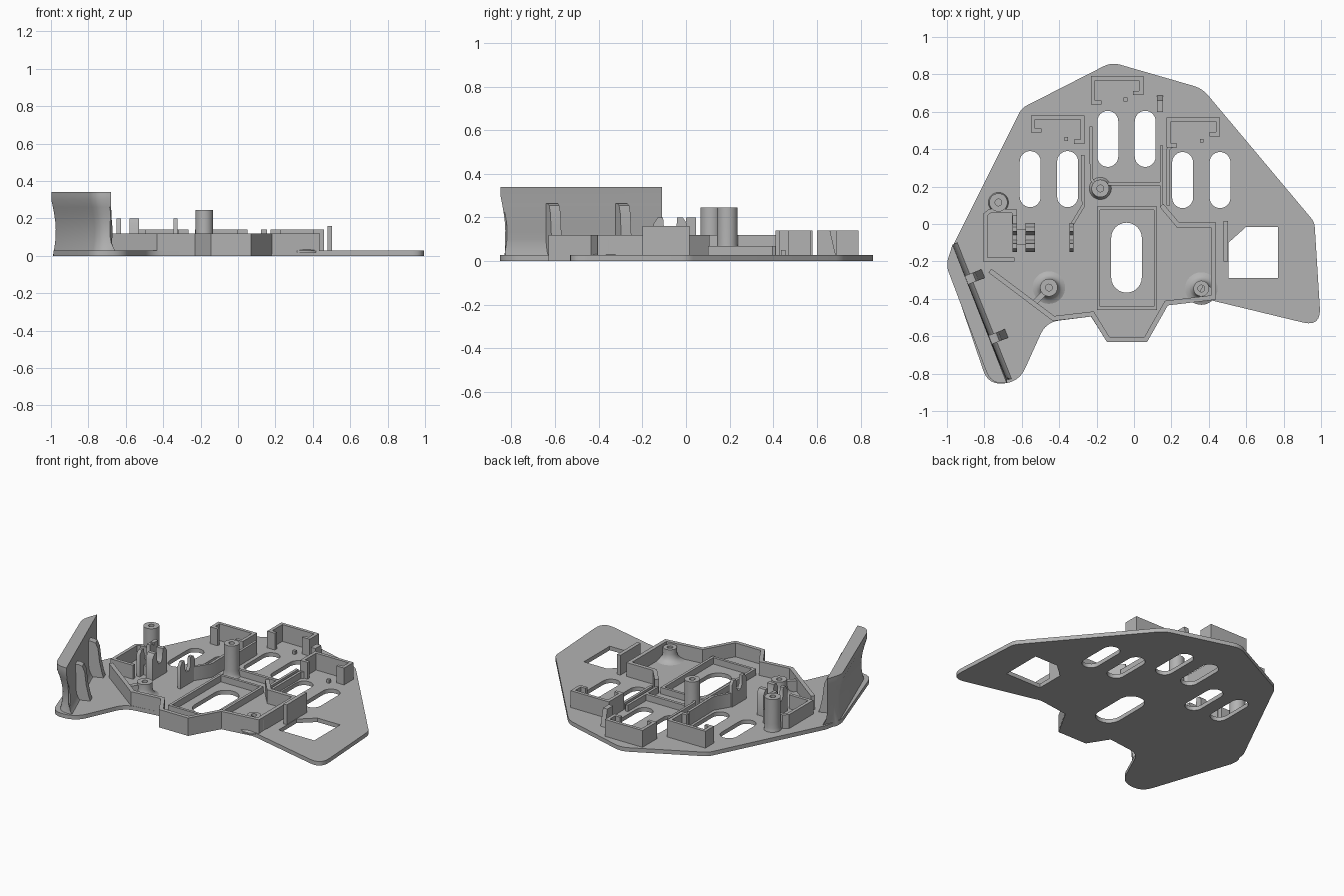
import bpy, bmesh
from math import sin, cos, pi
from mathutils import Vector

cube = bpy.data.objects.get("Cube")
if cube:
    bpy.data.objects.remove(cube, do_unlink=True)

grey = bpy.data.materials.new("light grey plastic")
grey.use_nodes = True
GREY = (0.45, 0.45, 0.45, 1)
grey.diffuse_color = GREY
grey.node_tree.nodes["Principled BSDF"].inputs["Base Color"].default_value = GREY
FLOOR = 0.027
LOW, MID, TALL = 0.07, 0.12, 0.14


def add(name, mesh):
    """Link a mesh as a finished grey part."""
    mesh.materials.clear()
    mesh.materials.append(grey)
    ob = bpy.data.objects.new(name, mesh)
    bpy.context.collection.objects.link(ob)
    bpy.ops.object.select_all(action='DESELECT')
    ob.select_set(True)
    bpy.context.view_layer.objects.active = ob
    bpy.ops.object.shade_smooth_by_angle(angle=0.6)
    return ob


def finish(name, bm):
    bmesh.ops.recalc_face_normals(bm, faces=bm.faces)
    mesh = bpy.data.meshes.new(name)
    bm.to_mesh(mesh)
    bm.free()
    return add(name, mesh)


def prism(name, pts, vec):
    """Extrude a flat polygon along a vector."""
    bm = bmesh.new()
    face = bm.faces.new([bm.verts.new(p) for p in pts])
    new = bmesh.ops.extrude_face_region(bm, geom=[face])["geom"]
    bmesh.ops.translate(bm, vec=vec, verts=[g for g in new if isinstance(g, bmesh.types.BMVert)])
    return finish(name, bm)


def box(name, x0, x1, y0, y1, top):
    pts = [(x0, y0, 0.01), (x1, y0, 0.01), (x1, y1, 0.01), (x0, y1, 0.01)]
    return prism(name, pts, (0, 0, top - 0.01))


def wall(name, path, thick, top):
    """Upright wall with mitred corners along a centre line."""
    p = [Vector(q) for q in path]
    sides = []
    for i, q in enumerate(p):
        dirs = [(p[j + 1] - p[j]).normalized() for j in (i - 1, i) if 0 <= j < len(p) - 1]
        normals = [Vector((-d.y, d.x)) for d in dirs]
        m = sum(normals, Vector((0, 0))).normalized()
        m *= thick / 2 / m.dot(normals[0])
        sides.append((q + m, q - m))
    outline = [a for a, b in sides] + [b for a, b in reversed(sides)]
    return prism(name, [(v.x, v.y, 0.01) for v in outline], (0, 0, top - 0.01))


def rounded(corners, steps=6):
    """Polygon whose corners (x, y, cut) are replaced by smooth bends."""
    out = []
    n = len(corners)
    for i, (x, y, r) in enumerate(corners):
        c = Vector((x, y))
        if not r:
            out.append(c)
            continue
        a = c + (Vector(corners[i - 1][:2]) - c).normalized() * r
        b = c + (Vector(corners[(i + 1) % n][:2]) - c).normalized() * r
        for k in range(steps + 1):
            t = k / steps
            out.append(a * (1 - t) ** 2 + c * 2 * t * (1 - t) + b * t * t)
    return out


def slot(x, y, r, half):
    """Upright oval outline."""
    pts = []
    for k in range(26):
        a = pi * (k if k < 13 else k - 1) / 12
        pts.append((x + r * cos(a), y + (half - r) * (1 if k < 13 else -1) + r * sin(a)))
    return pts


# Base plate with its openings
OUTLINE = [(-0.12, 0.865, 0.05), (0.365, 0.725, 0.05), (0.965, 0.01, 0.03), (1.0, -0.55, 0.1),
           (0.40, -0.405, 0.02), (0.18, -0.435, 0), (0.07, -0.63, 0), (-0.145, -0.63, 0),
           (-0.23, -0.495, 0), (-0.47, -0.525, 0.07), (-0.615, -0.845, 0.08), (-0.78, -0.86, 0.08),
           (-0.99, -0.24, 0.02), (-0.965, -0.11, 0), (-0.6, 0.62, 0.03)]
SLOTS = [(-0.14, 0.455), (0.06, 0.455), (-0.555, 0.24), (-0.355, 0.24), (0.26, 0.235), (0.46, 0.235)]
loops = [rounded(OUTLINE)] + [slot(x, y, 0.056, 0.15) for x, y in SLOTS]
loops.append(slot(-0.04, -0.18, 0.082, 0.187))
loops.append([(0.505, -0.29), (0.77, -0.29), (0.77, -0.015), (0.60, -0.015), (0.505, -0.1)])
curve = bpy.data.curves.new("plate_outline", 'CURVE')
curve.dimensions = '2D'
curve.fill_mode = 'BOTH'
curve.extrude = FLOOR / 2
for loop in loops:
    s = curve.splines.new('POLY')
    s.points.add(len(loop) - 1)
    for pt, q in zip(s.points, loop):
        pt.co = (q[0], q[1], 0, 1)
    s.use_cyclic_u = True
helper = bpy.data.objects.new("plate_outline", curve)
bpy.context.collection.objects.link(helper)
bpy.context.view_layer.update()
plate = bpy.data.meshes.new_from_object(helper.evaluated_get(bpy.context.evaluated_depsgraph_get()))
bpy.data.objects.remove(helper, do_unlink=True)
for v in plate.vertices:
    v.co.z += FLOOR / 2
add("base_plate", plate)

# Thumb rest: concave upright wing, flared where it meets the plate
outer = rounded([(-0.97, -0.11, 0), (-1.005, -0.22, 0.04), (-0.765, -0.855, 0.07), (-0.68, -0.85, 0)])
bm = bmesh.new()
rings = []
for z in [0, 0.03, 0.045, 0.07, 0.1, 0.14, 0.18, 0.22, 0.26, 0.3, 0.325, 0.34]:
    bend = sin(pi * min(z + 0.04, 0.34) / 0.34)
    flare = 0.05 * max(0, 1 - z / 0.1) ** 2
    ring = []
    for i, q in enumerate(outer):
        end = i in (0, len(outer) - 1)
        shift = flare if end else 0.026 * bend
        y = q.y + 0.367 * shift
        y += 0.022 * bend * max(0, (-0.6 - q.y) / 0.25)
        ring.append(bm.verts.new((q.x + 0.93 * shift, y, z)))
    rings.append(ring)
for a, b in zip(rings, rings[1:]):
    for i in range(len(a)):
        j = (i + 1) % len(a)
        bm.faces.new((a[i], a[j], b[j], b[i]))
bm.faces.new(rings[0])
bm.faces.new(rings[-1])
finish("thumb_rest", bm)

# Curved gussets behind the thumb rest
along, inward = Vector((0.367, -0.93, 0)), Vector((0.93, 0.367, 0))
for i, (x, y) in enumerate([(-0.895, -0.3), (-0.77, -0.62)]):
    foot = Vector((x, y, 0)) - along * 0.025
    profile = [(-0.03, 0.01), (0.1, 0.01), (0.085, 0.06), (0.07, 0.13), (0.06, 0.22), (0.045, 0.255),
               (0.02, 0.265), (-0.03, 0.265)]
    prism(f"gusset_{i + 1}", [foot + inward * d + Vector((0, 0, z)) for d, z in profile], along * 0.05)

# Case walls and cable channels
wall("case_wall", [(-0.77, -0.25), (-0.43, -0.505), (-0.222, -0.481), (-0.138, -0.617), (0.063, -0.617),
                   (0.173, -0.423), (0.425, -0.393), (0.425, -0.005), (0.235, -0.005), (0.147, 0.1)],
     0.026, MID)
wall("right_channel_inner", [(0.147, 0.09), (0.147, 0.42)], 0.018, LOW)
wall("right_channel_outer", [(0.21, 0.425), (0.183, 0.4), (0.183, 0.1)], 0.018, LOW)
wall("left_channel_inner", [(-0.23, 0.52), (-0.228, 0.24), (-0.2, 0.2)], 0.016, MID)
wall("left_channel_outer", [(-0.275, 0.37), (-0.27, 0.1), (-0.33, 0.0)], 0.018, MID)
wall("cross_wall", [(-0.2, 0.215), (0.147, 0.215)], 0.02, LOW)
wall("controller_frame", [(-0.04, 0.085), (0.115, 0.085), (0.115, -0.45), (-0.19, -0.45), (-0.19, 0.085),
                          (-0.04, 0.085)], 0.018, LOW)

# Switch brackets with small hooked ends and locating pegs
BRACKETS = [("middle", -0.23, 0.05, 0.79, 0.64, 0.69, -1), ("outer", -0.55, -0.265, 0.58, 0.49, 0.43, 1),
            ("inner", 0.175, 0.46, 0.57, 0.41, 0.47, -1)]
for name, x0, x1, top, left, right, side in BRACKETS:
    x0, x1, y = x0 + 0.011, x1 - 0.011, top - 0.011
    wall(f"{name}_switch_bracket", [(x0 + 0.045, left + 0.01), (x0, left + 0.01), (x0, y), (x1, y),
                                    (x1, right + 0.01), (x1 - 0.045, right + 0.01)], 0.022, TALL)
    cx = (x0 + x1) / 2 + 0.045 * -side * (1 if name != "outer" else -1)
    box(f"{name}_switch_peg", cx - 0.01, cx + 0.01, top - 0.135, top - 0.115, 0.05)

# Screw posts, turned from one profile
def post(name, x, y, r, h, skirt):
    prof = [(r + skirt, FLOOR - 0.01), (r + skirt, FLOOR), (r + skirt * 0.5, FLOOR + 0.008),
            (r + skirt * 0.15, FLOOR + 0.025), (r, FLOOR + 0.05), (r, h), (0.018, h), (0.018, h - 0.08),
            (0, h - 0.08)]
    bm = bmesh.new()
    vs = [bm.verts.new((x + a, y, z)) for a, z in prof]
    edges = [bm.edges.new(p) for p in zip(vs, vs[1:])]
    bmesh.ops.spin(bm, geom=vs + edges, cent=(x, y, 0), axis=(0, 0, 1), angle=2 * pi, steps=32)
    bmesh.ops.remove_doubles(bm, verts=bm.verts, dist=0.0005)
    finish(name, bm)


post("centre_post", -0.18, 0.19, 0.047, 0.245, 0.012)
post("wheel_post", -0.725, 0.115, 0.049, 0.245, 0.005)
post("front_right_post", -0.455, -0.34, 0.047, 0.115, 0.04)
post("front_left_post", 0.36, -0.345, 0.042, 0.11, 0.045)
wall("front_right_post_web", [(-0.47, -0.36), (-0.53, -0.42)], 0.03, 0.1)
wall("front_left_post_web", [(0.36, -0.345), (0.425, -0.38)], 0.06, 0.1)

# Scroll wheel housing and notched axle cradles
wall("wheel_housing", [(-0.64, -0.19), (-0.795, -0.19), (-0.795, 0.05), (-0.77, 0.07), (-0.64, 0.07),
                       (-0.64, 0.0)], 0.022, MID)
CRADLE = [(-0.15, 0.01), (-0.15, 0.17), (-0.13, 0.2), (-0.105, 0.2), (-0.1, 0.14), (-0.085, 0.115),
          (-0.06, 0.115), (-0.045, 0.14), (-0.04, 0.2), (-0.015, 0.2), (0.005, 0.17), (0.005, 0.01)]
for name, x, w in [("outer", -0.65, 0.025), ("middle", -0.58, 0.05), ("inner", -0.345, 0.022)]:
    prism(f"{name}_axle_cradle", [(x, y, z) for y, z in CRADLE], (w, 0, 0))
box("cradle_link", -0.63, -0.575, -0.11, -0.03, 0.09)
box("cradle_stop", -0.65, -0.625, 0.0, 0.045, 0.2)

# Stub wall beside the square opening, and a wedge tab at the back
wall("stub_wall", [(0.49, 0.015), (0.49, -0.2)], 0.025, 0.16)
prism("wedge_tab", [(0.122, 0.6, 0.01), (0.122, 0.69, 0.01), (0.122, 0.66, TALL), (0.122, 0.6, TALL)],
      (0.033, 0, 0))
